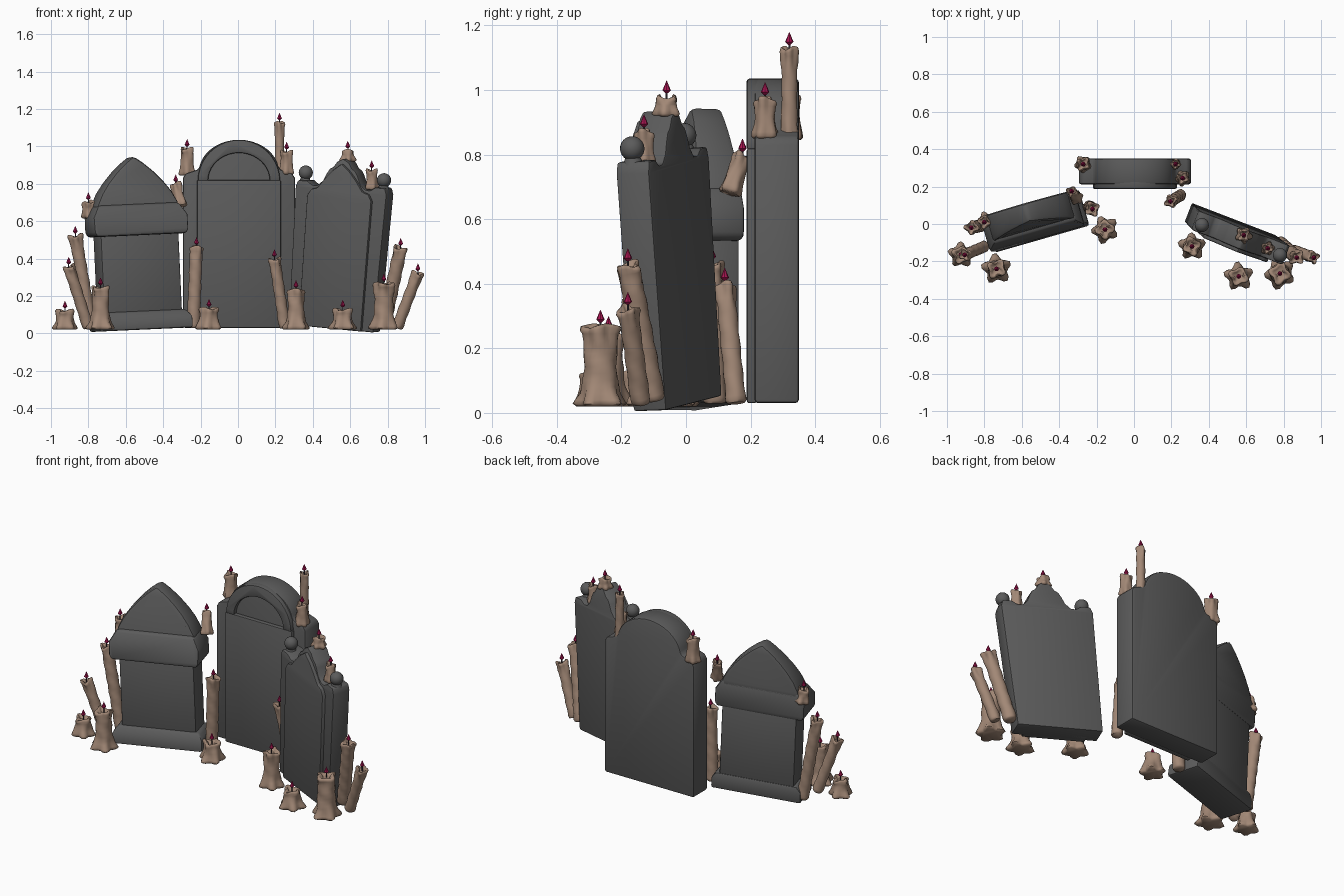
import bpy, bmesh, math, random
from mathutils import Matrix, Vector

if "Cube" in bpy.data.objects:
    bpy.data.objects.remove(bpy.data.objects["Cube"])
random.seed(4)


def material(name, rgb):
    m = bpy.data.materials.new(name)
    m.diffuse_color = (*rgb, 1)
    m.use_nodes = True
    m.node_tree.nodes["Principled BSDF"].inputs["Base Color"].default_value = m.diffuse_color
    return m


STONE = material("dark_stone", (0.105, 0.105, 0.105))
WAX = material("tan_wax", (0.36, 0.245, 0.18))
FLAME = material("crimson_flame", (0.40, 0.008, 0.085))
WICK = material("dark_wick", (0.06, 0.045, 0.06))


def finish(name, bm, mat, angle=35):
    bmesh.ops.recalc_face_normals(bm, faces=bm.faces)
    me = bpy.data.meshes.new(name)
    bm.to_mesh(me)
    bm.free()
    for p in me.polygons:
        p.use_smooth = True
    me.set_sharp_from_angle(angle=math.radians(angle))
    me.materials.append(mat)
    ob = bpy.data.objects.new(name, me)
    bpy.context.collection.objects.link(ob)
    return ob


def slab(name, pts, y0, y1, M, bevel=0.012, slope=0, zc=0):
    """Extrude an x-z outline from y0 (front) to y1; the front leans back above zc."""
    bm = bmesh.new()
    front = [bm.verts.new((x, y0 + slope * max(0, z - zc), z)) for x, z in pts]
    back = [bm.verts.new((x, y1, z)) for x, z in pts]
    bm.faces.new(front)
    bm.faces.new(back[::-1])
    n = len(pts)
    for i in range(n):
        j = (i + 1) % n
        bm.faces.new((front[j], front[i], back[i], back[j]))
    bmesh.ops.recalc_face_normals(bm, faces=bm.faces)
    edges = [e for e in bm.edges if e.calc_face_angle(0) > 0.6]
    bmesh.ops.bevel(bm, geom=edges, offset=bevel, segments=2, profile=0.5,
                    affect='EDGES', clamp_overlap=True)
    bm.transform(M)
    return finish(name, bm, STONE)


def mirrored(half):
    """Right-hand outline from bottom to top, closed by its mirror image."""
    return half + [(-x, z) for x, z in reversed(half) if abs(x) > 1e-6]


def arc(r, zc, a0, a1, n, rz=None):
    rz = rz or r
    return [(r * math.cos(math.radians(a0 + (a1 - a0) * i / n)),
             zc + rz * math.sin(math.radians(a0 + (a1 - a0) * i / n))) for i in range(n + 1)]


def place(loc, yaw, lean_x, lean_y):
    r = math.radians
    return (Matrix.Translation(loc) @ Matrix.Rotation(r(lean_x), 4, 'Y')
            @ Matrix.Rotation(r(lean_y), 4, 'X') @ Matrix.Rotation(r(yaw), 4, 'Z'))


# middle stone: shouldered slab, raised front panel, arch ring around a recess
C = place((0.005, 0, 0.03), 0, 0, 0)
slab("middle_slab", mirrored([(0.30, 0), (0.30, 0.80), (0.285, 0.825), (0.225, 0.845)]
                             + arc(0.215, 0.83, 8, 90, 9, 0.175)), 0.212, 0.35, C)
slab("middle_panel", mirrored([(0.225, 0), (0.225, 0.79)]), 0.188, 0.22, C, 0.008)
slab("middle_arch", arc(0.22, 0.785, 0, 180, 20) + arc(0.165, 0.785, 180, 0, 20, 0.15),
     0.188, 0.25, C, 0.008)

# left stone: plinth, body, heavy cap and pointed gable
L = place((-0.517, 0.015, 0.02), 16, -2.6, 0)
slab("left_plinth", mirrored([(0.262, 0), (0.262, 0.065), (0.235, 0.10)]), -0.10, 0.10, L,
     0.012, 0.9, 0.06)
slab("left_body", mirrored([(0.218, 0.05), (0.218, 0.56)]), -0.055, 0.095, L)
slab("left_cap", mirrored([(0.25, 0.505), (0.262, 0.53), (0.262, 0.61), (0.225, 0.672)]),
     -0.10, 0.10, L, 0.015, 0.6, 0.60)
slab("left_gable", mirrored([(0.235, 0.63), (0.222, 0.68), (0.195, 0.735), (0.155, 0.79),
                             (0.105, 0.845), (0.055, 0.89), (0, 0.93)]),
     -0.055, 0.10, L, 0.02, 0.2, 0.67)

# right stone: crested slab, raised panel, ball finials
R = place((0.512, -0.035, 0.028), -21, 4.2, 3.6)
crest = [(0.195, 0.775), (0.165, 0.755), (0.135, 0.758), (0.108, 0.785), (0.09, 0.825),
         (0.075, 0.85), (0.055, 0.862), (0.035, 0.892), (0, 0.912)]
slab("right_slab", mirrored([(0.243, 0), (0.262, 0.74), (0.25, 0.775)] + crest),
     -0.045, 0.065, R, 0.008)
slab("right_panel", mirrored([(0.18, 0), (0.185, 0.70), (0.165, 0.735), (0.13, 0.745),
                              (0.09, 0.80), (0.05, 0.845), (0, 0.885)]), -0.065, 0, R, 0.008)
for side in (-1, 1):
    bm = bmesh.new()
    bmesh.ops.create_uvsphere(bm, u_segments=20, v_segments=12, radius=0.038,
                              matrix=Matrix.Translation((side * 0.225, 0, 0.815)))
    bmesh.ops.create_cone(bm, cap_ends=True, segments=16, radius1=0.032, radius2=0.02,
                          depth=0.03, matrix=Matrix.Translation((side * 0.225, 0, 0.78)))
    bm.transform(R)
    finish("right_finial", bm, STONE)


def candle(base, top, r, foot):
    """Melted candle: lobed foot, dripping head with a crater, wick and flame."""
    base, top = Vector(base), Vector(top)
    axis = top - base
    h = axis.length
    M = Matrix.Translation(base) @ axis.to_track_quat('Z', 'Y').to_matrix().to_4x4()
    p1, p2, p3 = (random.uniform(0, 6.28) for _ in range(3))
    fall = min(0.035, h * 0.3)
    head = min(0.07, h * 0.4)
    rows = [(0, 0.82), (0.008, 0.97), (0.02, 1)]
    steps = max(4, int(h / 0.025))
    rows += [(0.02 + (h - 0.045) * i / steps, 1) for i in range(1, steps + 1)]
    rows += [(h - 0.012, 1.08), (h - 0.002, 1), (h, 0.85), (h - 0.006, 0.65), (h - 0.016, 0.45)]
    seg = 24
    bm = bmesh.new()
    rings = []
    for z, k in rows:
        ring = []
        for i in range(seg):
            a = math.tau * i / seg
            lobe = 0.3 + 0.7 * (0.5 + 0.5 * math.cos(5 * a + p1))
            rad = r * (1 + 0.05 * math.sin(z * 75 + 2 * a + p3))
            rad += (foot - r) * lobe * math.exp(-max(0, z - 0.012) / fall)
            drip = max(0, 1 - (h - z) / head)
            rad += r * 0.22 * math.sqrt(drip) * math.cos(4 * a + p2 + z * 8)
            dz = 0.007 * math.cos(2 * a + p2) if z > h - 0.014 and k > 0.6 else 0
            ring.append(bm.verts.new((rad * k * math.cos(a), rad * k * math.sin(a), z + dz)))
        rings.append(ring)
    for lo, hi in zip(rings, rings[1:]):
        for i in range(seg):
            j = (i + 1) % seg
            bm.faces.new((lo[i], lo[j], hi[j], hi[i]))
    bm.faces.new(rings[0][::-1])
    bm.faces.new(rings[-1])
    bm.transform(M)
    finish("candle", bm, WAX, 60)

    bm = bmesh.new()
    bmesh.ops.create_cone(bm, cap_ends=True, segments=6, radius1=0.003, radius2=0.003,
                          depth=0.035, matrix=Matrix.Translation(top))
    finish("wick", bm, WICK)
    bm = bmesh.new()
    for z, r1, r2, d in ((0.0145, 0.004, 0.013, 0.009), (0.034, 0.013, 0.0005, 0.03)):
        bmesh.ops.create_cone(bm, segments=8, radius1=r1, radius2=r2, depth=d,
                              matrix=Matrix.Translation(top + Vector((0, 0, z))))
    bmesh.ops.remove_doubles(bm, verts=bm.verts, dist=0.0002)
    finish("flame", bm, FLAME)


# upright candles: x, y, bottom, top, radius, foot radius
for x, y, z0, z1, r, foot in (
        (-0.925, -0.165, 0.02, 0.125, 0.040, 0.075),
        (-0.735, -0.24, 0.02, 0.25, 0.044, 0.088),
        (-0.155, -0.03, 0.02, 0.135, 0.042, 0.080),
        (0.31, -0.12, 0.02, 0.235, 0.042, 0.080),
        (0.56, -0.28, 0.02, 0.13, 0.042, 0.085),
        (0.78, -0.265, 0.02, 0.27, 0.050, 0.090),
        (-0.272, 0.32, 0.845, 0.99, 0.032, 0.050),
        (0.222, 0.32, 0.85, 1.13, 0.024, 0.030),
        (0.26, 0.245, 0.85, 0.975, 0.029, 0.046),
        (0.587, -0.06, 0.918, 0.98, 0.028, 0.050),
        (0.715, -0.13, 0.77, 0.875, 0.026, 0.040)):
    candle((x, y, z0), (x, y, z1), r, foot)

# leaning candles: base, top, radius, foot radius
for base, top, r, foot in (
        ((-0.80, -0.12, 0.03), (-0.905, -0.165, 0.36), 0.030, 0.032),
        ((-0.785, 0.0, 0.03), (-0.87, -0.02, 0.525), 0.033, 0.036),
        ((-0.79, 0.02, 0.62), (-0.80, 0.01, 0.705), 0.030, 0.052),
        ((-0.305, 0.135, 0.68), (-0.333, 0.175, 0.80), 0.026, 0.040),
        ((-0.24, 0.09, 0.03), (-0.222, 0.08, 0.465), 0.034, 0.036),
        ((0.25, 0.155, 0.03), (0.195, 0.12, 0.40), 0.030, 0.033),
        ((0.78, -0.10, 0.04), (0.87, -0.18, 0.46), 0.036, 0.038),
        ((0.85, -0.14, 0.03), (0.962, -0.18, 0.325), 0.030, 0.032)):
    candle(base, top, r, foot)
